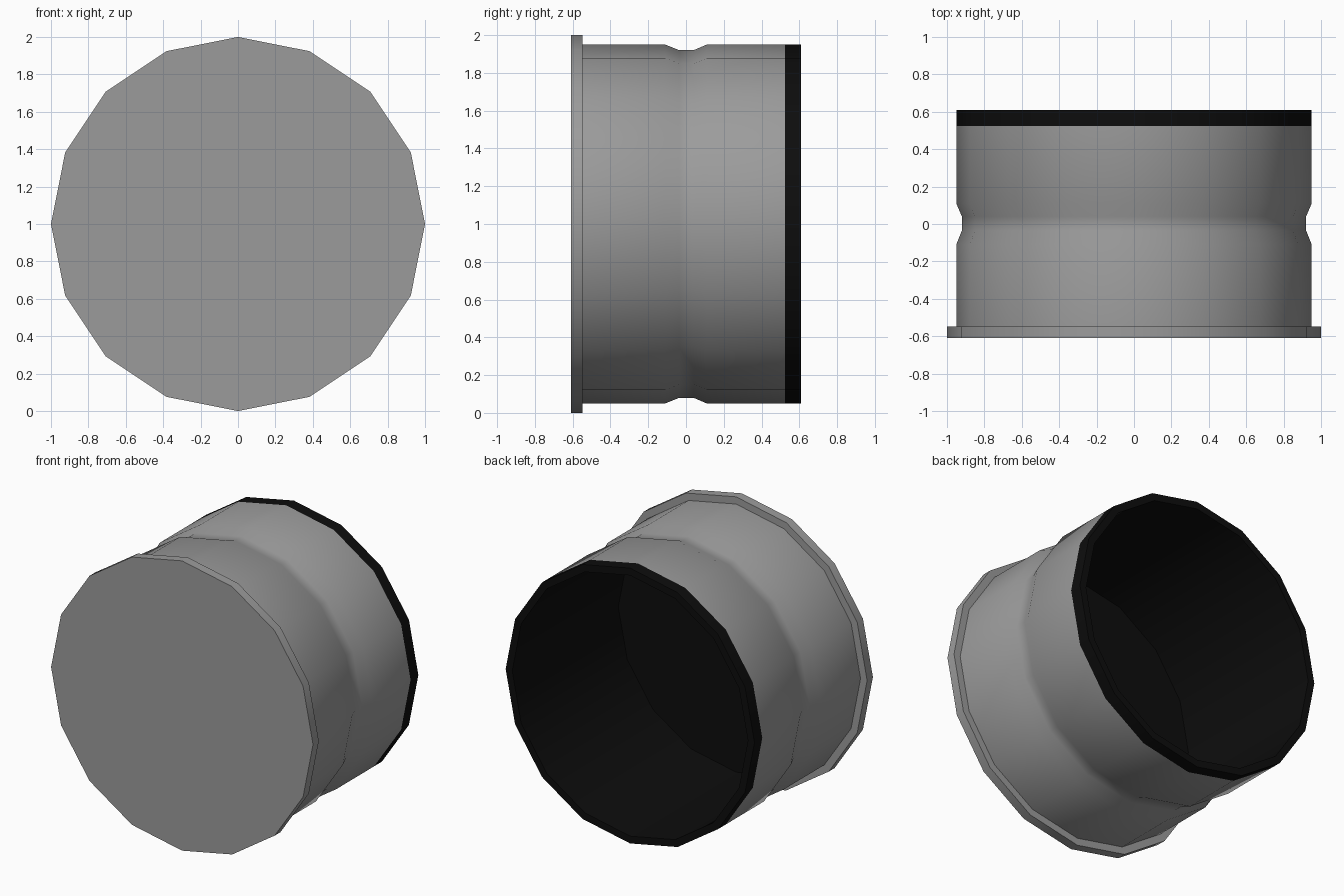
import bpy, bmesh, math

if "Cube" in bpy.data.objects:
    bpy.data.objects.remove(bpy.data.objects["Cube"])

SIDES = 16


def material(name, rgb):
    m = bpy.data.materials.new(name)
    m.diffuse_color = (*rgb, 1)
    m.use_nodes = True
    m.node_tree.nodes["Principled BSDF"].inputs["Base Color"].default_value = m.diffuse_color
    return m


grey = material("grey plastic", (0.33, 0.33, 0.33))
black = material("black rubber", (0.004, 0.004, 0.004))


def lathe(name, profile, mat):
    """Spin (radius, y) points about the y axis at z = 1; radius 0 makes a closed centre."""
    bm = bmesh.new()
    rings = []
    for r, y in profile:
        if r == 0:
            rings.append([bm.verts.new((0, y, 1))] * SIDES)
        else:
            rings.append([bm.verts.new((r * math.cos(a), y, 1 + r * math.sin(a)))
                          for a in (2 * math.pi * i / SIDES for i in range(SIDES))])
    for lo, hi in zip(rings, rings[1:]):
        for i in range(SIDES):
            j = (i + 1) % SIDES
            bm.faces.new(list(dict.fromkeys((lo[i], hi[i], hi[j], lo[j]))))
    me = bpy.data.meshes.new(name)
    bm.to_mesh(me)
    bm.free()
    me.materials.append(mat)
    ob = bpy.data.objects.new(name, me)
    bpy.context.collection.objects.link(ob)
    bpy.ops.object.select_all(action='DESELECT')
    ob.select_set(True)
    bpy.context.view_layer.objects.active = ob
    bpy.ops.object.shade_smooth_by_angle(angle=math.radians(30))
    return ob


# Front disc with lip, and grooved outer wall
lathe("capped_body", [(0, -0.61), (1, -0.61), (1, -0.547), (0.95, -0.547),
                      (0.95, -0.11), (0.92, -0.035), (0.92, 0.04),
                      (0.95, 0.11), (0.95, 0.525)], grey)

# Black band, rim, inner wall and floor of the hollow
lathe("black_lining", [(0.95, 0.525), (0.95, 0.61), (0.90, 0.61),
                       (0.90, -0.547), (0, -0.547)], black)
